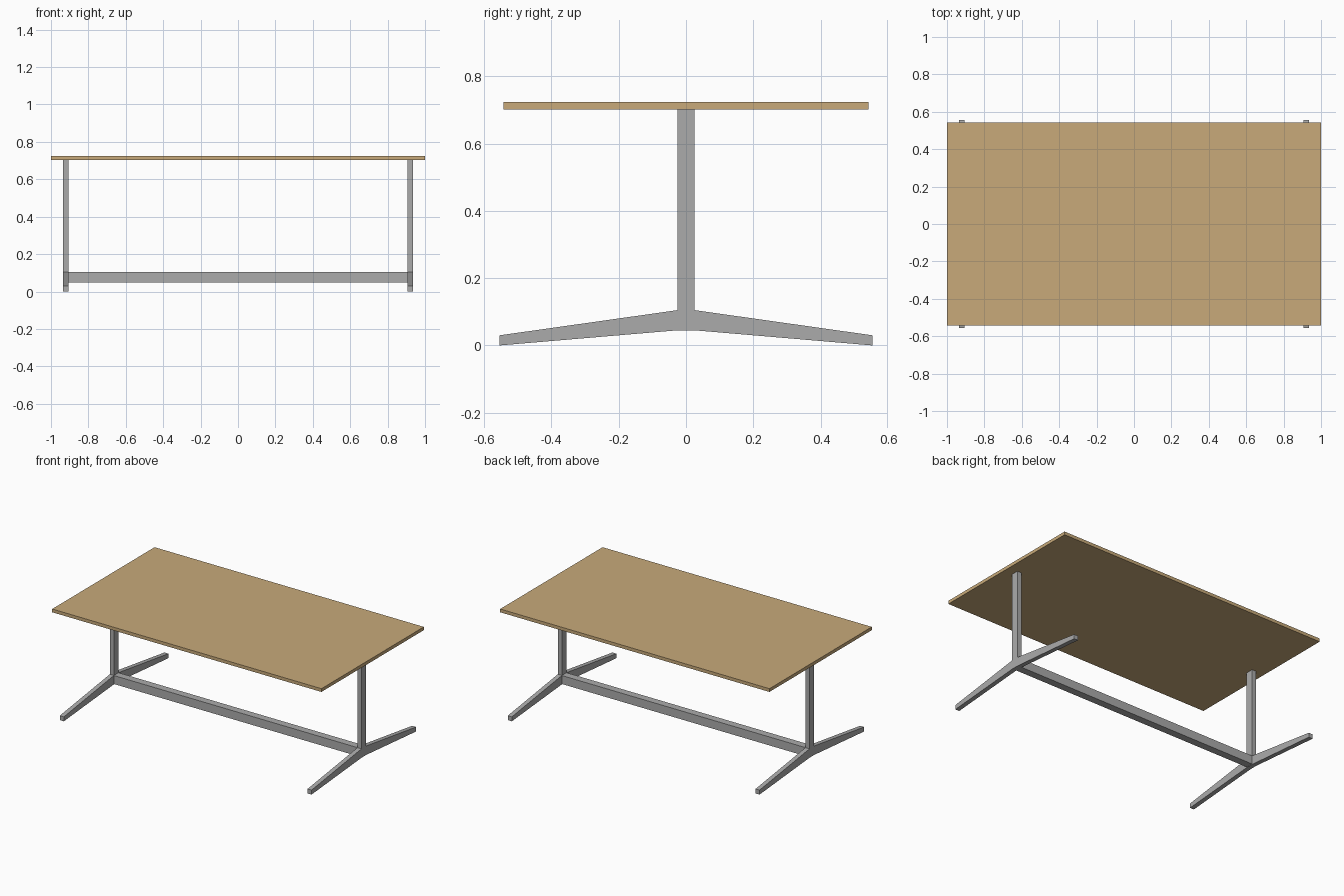
import bpy, bmesh

if "Cube" in bpy.data.objects:
    bpy.data.objects.remove(bpy.data.objects["Cube"])


def material(name, color):
    m = bpy.data.materials.new(name)
    m.diffuse_color = (*color, 1)
    m.use_nodes = True
    m.node_tree.nodes["Principled BSDF"].inputs["Base Color"].default_value = m.diffuse_color
    return m


wood = material("light wood", (0.578, 0.402, 0.195))
metal = material("grey metal", (0.407, 0.407, 0.407))


def extrude_x(name, profile, x0, x1, mat):
    """Extrude a (y, z) profile along x from x0 to x1."""
    bm = bmesh.new()
    face = bm.faces.new([bm.verts.new((x0, y, z)) for y, z in profile])
    ext = bmesh.ops.extrude_face_region(bm, geom=[face])
    moved = [v for v in ext["geom"] if isinstance(v, bmesh.types.BMVert)]
    bmesh.ops.translate(bm, vec=(x1 - x0, 0, 0), verts=moved)
    bmesh.ops.recalc_face_normals(bm, faces=bm.faces)
    mesh = bpy.data.meshes.new(name)
    bm.to_mesh(mesh)
    bm.free()
    mesh.materials.append(mat)
    obj = bpy.data.objects.new(name, mesh)
    bpy.context.collection.objects.link(obj)
    return obj


def rect(half_y, z0, z1):
    return [(-half_y, z0), (half_y, z0), (half_y, z1), (-half_y, z1)]


# table top
extrude_x("table_top", rect(0.543, 0.702, 0.724), -1, 1, wood)

# leg frames: upright post with two tapered, splayed feet
half = [(0.025, 0.045), (0.555, 0.0), (0.555, 0.03), (0.025, 0.105), (0.025, 0.702)]
frame = half + [(-y, z) for y, z in reversed(half)]
for side, x in (("left", -0.92), ("right", 0.92)):
    extrude_x(side + "_leg_frame", frame, x - 0.015, x + 0.015, metal)

# stretcher beam between the leg frames
extrude_x("stretcher", rect(0.025, 0.048, 0.105), -0.905, 0.905, metal)
